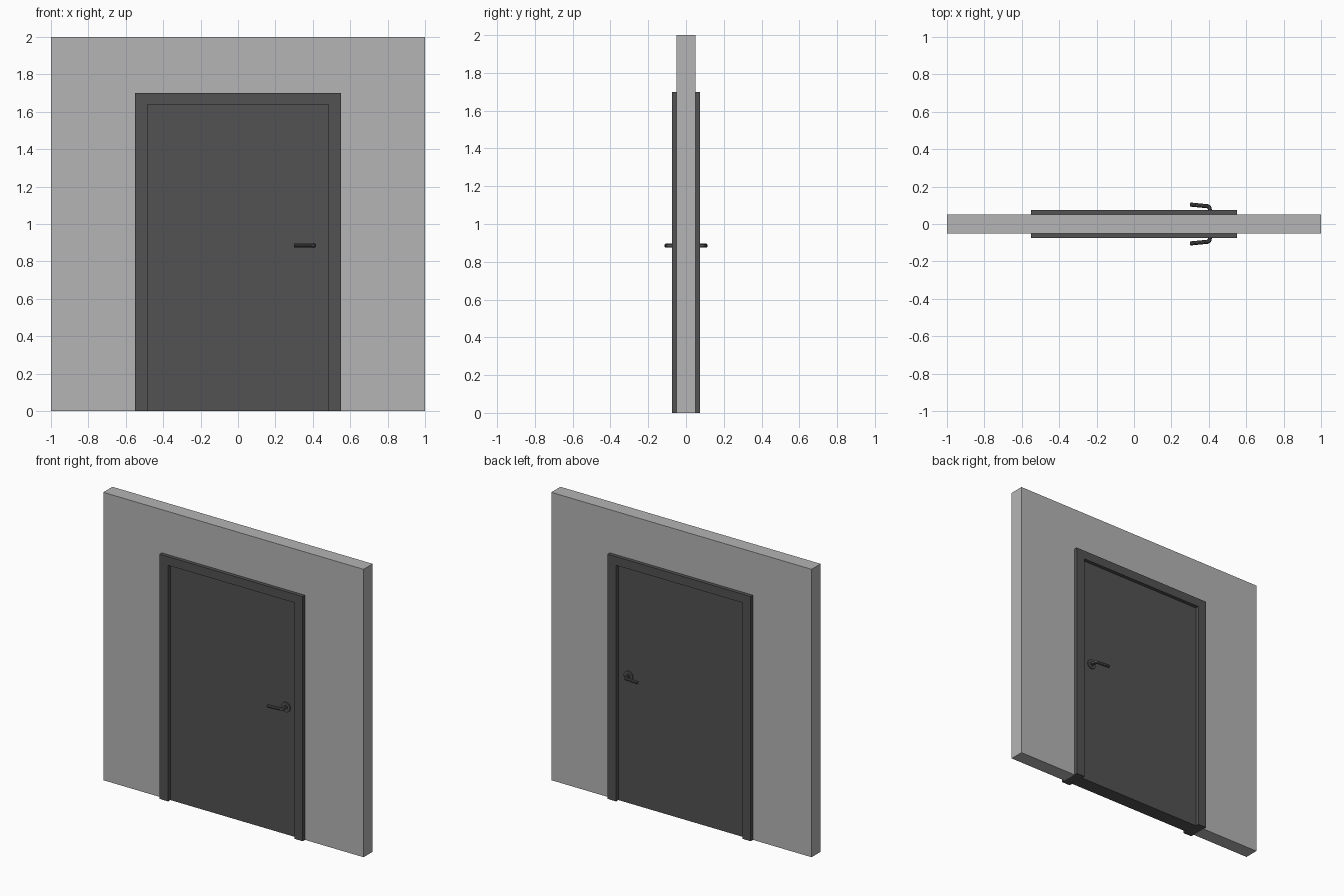
import bpy, bmesh, math
from mathutils import Matrix

if "Cube" in bpy.data.objects:
    bpy.data.objects.remove(bpy.data.objects["Cube"])


def material(name, rgb):
    m = bpy.data.materials.new(name)
    m.diffuse_color = (*rgb, 1)
    m.use_nodes = True
    m.node_tree.nodes["Principled BSDF"].inputs["Base Color"].default_value = m.diffuse_color
    return m


LIGHT = material("light grey plaster", (0.46, 0.46, 0.46))
DARK = material("dark grey paint", (0.085, 0.085, 0.085))


def add_object(name, bm, mat):
    bmesh.ops.recalc_face_normals(bm, faces=bm.faces)
    me = bpy.data.meshes.new(name)
    bm.to_mesh(me)
    bm.free()
    me.materials.append(mat)
    ob = bpy.data.objects.new(name, me)
    bpy.context.collection.objects.link(ob)
    return ob


def prism(name, outline, half_depth, mat):
    """Extrude an x-z outline evenly to both sides of y = 0."""
    bm = bmesh.new()
    face = bm.faces.new([bm.verts.new((x, -half_depth, z)) for x, z in outline])
    ext = bmesh.ops.extrude_face_region(bm, geom=[face])["geom"]
    verts = [g for g in ext if isinstance(g, bmesh.types.BMVert)]
    bmesh.ops.translate(bm, verts=verts, vec=(0, 2 * half_depth, 0))
    return add_object(name, bm, mat)


def portal(w, h, iw, ih):
    """Outline of a rectangle with a doorway open at the floor."""
    return [(-w, 0), (-w, h), (w, h), (w, 0), (iw, 0), (iw, ih), (-iw, ih), (-iw, 0)]


def smooth(ob):
    bpy.ops.object.select_all(action='DESELECT')
    ob.select_set(True)
    bpy.context.view_layer.objects.active = ob
    if ob.type == 'CURVE':
        bpy.ops.object.convert(target='MESH')
    bpy.ops.object.shade_smooth_by_angle(angle=math.radians(35))


# Wall, door frame and door leaf
prism("wall", portal(1.0, 2.0, 0.55, 1.70), 0.05, LIGHT)
prism("door_frame", portal(0.55, 1.70, 0.485, 1.64), 0.075, DARK)
prism("door_leaf", [(-0.485, 0), (-0.485, 1.64), (0.485, 1.64), (0.485, 0)], 0.05, DARK)

# Handles on both sides
HX, HZ = 0.405, 0.885
for side, label in ((-1, "front"), (1, "back")):
    # Round rose plate with a raised collar
    bm = bmesh.new()
    for radius, depth in ((0.034, 0.008), (0.017, 0.014)):
        bmesh.ops.create_cone(
            bm, cap_ends=True, segments=32, radius1=radius, radius2=radius, depth=depth,
            matrix=Matrix.Translation((HX, side * (0.05 + depth / 2), HZ))
            @ Matrix.Rotation(math.pi / 2, 4, 'X'))
    smooth(add_object(label + "_handle_rose", bm, DARK))

    # Bent round lever
    cu = bpy.data.curves.new(label + "_handle_lever", 'CURVE')
    cu.dimensions = '3D'
    cu.bevel_depth = 0.011
    cu.bevel_resolution = 3
    cu.use_fill_caps = True
    path = [(HX, 0.05), (HX, 0.084), (HX - 0.004, 0.091), (HX - 0.012, 0.095), (0.30, 0.104)]
    sp = cu.splines.new('POLY')
    sp.points.add(len(path) - 1)
    for p, (x, y) in zip(sp.points, path):
        p.co = (x, side * y, HZ, 1)
    cu.materials.append(DARK)
    lever = bpy.data.objects.new(label + "_handle_lever", cu)
    bpy.context.collection.objects.link(lever)
    smooth(lever)
